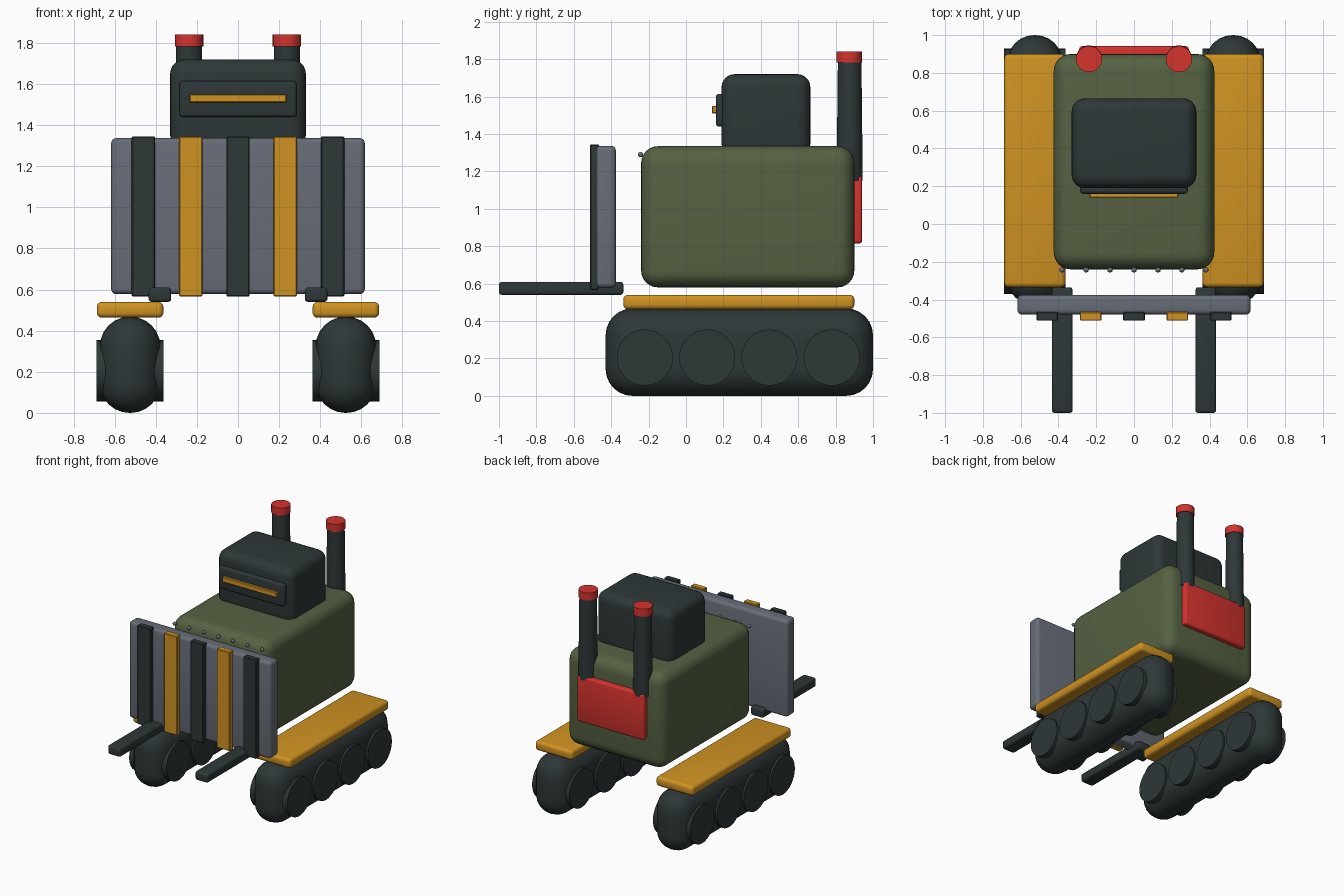
import bpy
import math

default = bpy.data.objects.get("Cube")
if default:
    bpy.data.objects.remove(default, do_unlink=True)


def material(name, rgb):
    m = bpy.data.materials.new(name)
    m.use_nodes = True
    m.diffuse_color = (*rgb, 1)
    m.node_tree.nodes["Principled BSDF"].inputs["Base Color"].default_value = (*rgb, 1)
    return m


DARK = material("dark slate", (0.027, 0.038, 0.039))
OLIVE = material("olive green", (0.09, 0.12, 0.055))
AMBER = material("amber", (0.63, 0.29, 0.016))
STEEL = material("steel grey", (0.135, 0.15, 0.185))
RED = material("signal red", (0.66, 0.033, 0.027))


def finish(name, mat, bevel=0, segments=4):
    """Name, colour, bevel and smooth the active object."""
    ob = bpy.context.object
    ob.name = name
    ob.data.materials.append(mat)
    if bevel:
        mod = ob.modifiers.new("rounded edges", "BEVEL")
        mod.width = bevel
        mod.segments = segments
        bpy.ops.object.modifier_apply(modifier=mod.name)
    bpy.ops.object.shade_smooth_by_angle(angle=math.radians(35))
    return ob


def box(name, mat, x, y, z, bevel=0, segments=4):
    """Rounded box from its (low, high) range on each axis."""
    spans = (x, y, z)
    bpy.ops.mesh.primitive_cube_add(size=1, location=[(a + b) / 2 for a, b in spans])
    bpy.context.object.scale = [b - a for a, b in spans]
    bpy.ops.object.transform_apply(location=False, rotation=False, scale=True)
    return finish(name, mat, bevel, segments)


def cone(name, mat, r1, r2, depth, location, rotation=(0, 0, 0)):
    bpy.ops.mesh.primitive_cone_add(vertices=32, radius1=r1, radius2=r2, depth=depth,
                                    location=location, rotation=rotation)
    return finish(name, mat)


def centred(half, x=0):
    return (x - half, x + half)


# Hull and cab
box("body", OLIVE, centred(0.425), (-0.24, 0.9), (0.58, 1.335), 0.09, 6)
box("cab", DARK, centred(0.33), (0.19, 0.665), (1.28, 1.72), 0.07, 6)
box("visor_frame", DARK, centred(0.285), (0.16, 0.21), (1.44, 1.615), 0.015, 3)
box("visor_slit", AMBER, centred(0.235), (0.14, 0.17), (1.51, 1.55), 0.004, 1)

# Row of rivets on the upper front edge
for i in range(7):
    bpy.ops.mesh.primitive_uv_sphere_add(segments=12, ring_count=8, radius=0.014,
                                         location=(0.127 * (i - 3), -0.243, 1.29))
    finish(f"rivet_{i + 1}", STEEL)

# Rear panel
box("rear_panel", RED, centred(0.29), (0.86, 0.942), (0.815, 1.175), 0.015, 3)

# Front shield with vertical straps
box("shield", STEEL, centred(0.617), (-0.48, -0.375), (0.578, 1.337), 0.025, 4)
for i in range(5):
    mat = AMBER if i % 2 else DARK
    box(f"strap_{i + 1}", mat, centred(0.057, 0.23 * (i - 2)),
        (-0.512, -0.465), (0.567, 1.345), 0.005, 1)

# Paired parts
for side, s in (("left", 1), ("right", -1)):
    # Exhaust stack
    cone(f"{side}_stack", DARK, 0.07, 0.063, 0.65, (s * 0.238, 0.875, 1.475))
    cone(f"{side}_stack_cap", RED, 0.069, 0.069, 0.06, (s * 0.238, 0.873, 1.812))
    # Lifting fork
    box(f"{side}_fork", DARK, centred(0.055, s * 0.38), (-1, -0.335), (0.54, 0.61), 0.015, 3)
    # Track pod, fender and road wheels
    cx = s * 0.525
    box(f"{side}_track", DARK, centred(0.147, cx), (-0.43, 1.0), (0, 0.468), 0.144, 6)
    box(f"{side}_fender", AMBER, centred(0.162, cx), (-0.335, 0.9), (0.463, 0.54), 0.025, 4)
    for i in range(4):
        cone(f"{side}_wheel_{i + 1}", DARK, 0.15, 0.15, 0.325,
             (cx, -0.22 + i * 0.333, 0.205), (0, math.pi / 2, 0))
